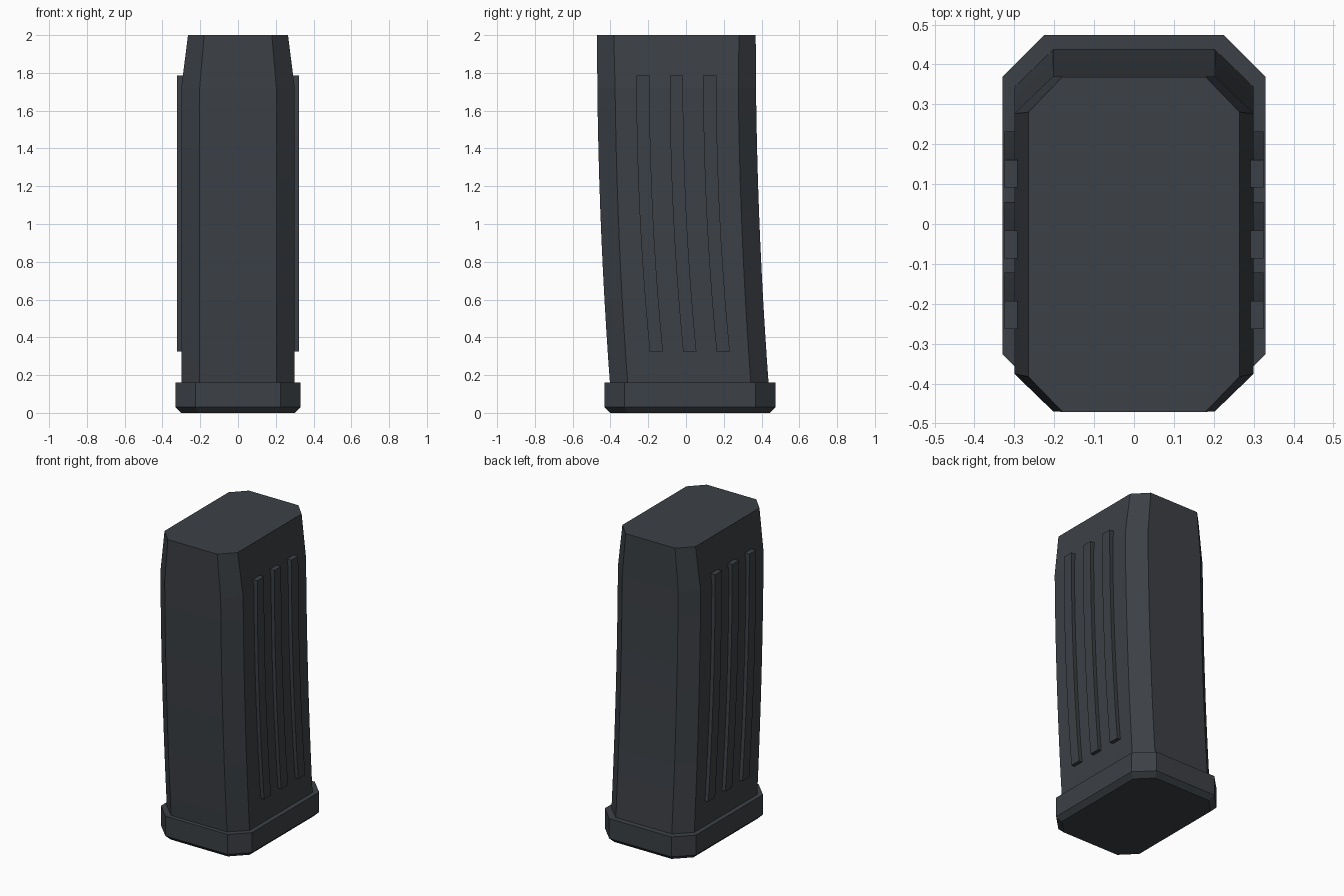
import bpy, bmesh

if "Cube" in bpy.data.objects:
    bpy.data.objects.remove(bpy.data.objects["Cube"])

mat = bpy.data.materials.new("dark slate polymer")
mat.diffuse_color = (0.045, 0.051, 0.060, 1)
mat.use_nodes = True
mat.node_tree.nodes["Principled BSDF"].inputs["Base Color"].default_value = mat.diffuse_color


def loft(name, rings):
    """Skin a stack of equal-length point rings and cap both ends."""
    bm = bmesh.new()
    rows = [[bm.verts.new(p) for p in ring] for ring in rings]
    n = len(rows[0])
    for a, b in zip(rows, rows[1:]):
        for i in range(n):
            j = (i + 1) % n
            bm.faces.new((a[i], a[j], b[j], b[i]))
    bm.faces.new(rows[0][::-1])
    bm.faces.new(rows[-1])
    bmesh.ops.recalc_face_normals(bm, faces=bm.faces)
    mesh = bpy.data.meshes.new(name)
    bm.to_mesh(mesh)
    bm.free()
    mesh.materials.append(mat)
    obj = bpy.data.objects.new(name, mesh)
    bpy.context.collection.objects.link(obj)
    return obj


def octagon(w, l, cx, cy, y, z):
    """Chamfered rectangle: half sizes w, l, chamfers cx, cy, centred at y."""
    q = [(w, l - cy), (w - cx, l)]
    pts = q + [(-a, b) for a, b in q[::-1]]
    pts += [(-a, -b) for a, b in pts]
    return [(a, b + y, z) for a, b in pts]


def curve_y(z, z0, z1):
    """Backward sweep of the magazine towards its foot."""
    return -0.051 + 0.071 * ((z1 - z) / (z1 - z0)) ** 2


# Curved body, narrowing at the top
levels = [0.12 + 1.60 * i / 10 for i in range(11)] + [2.0]
rings = []
for z in levels:
    s = 1 if z < 1.9 else 0.883
    rings.append(octagon(0.30 * s, 0.42, 0.097 * s, 0.094 * (s + 1) / 2,
                         curve_y(z, 0.12, 2.0), z))
loft("magazine_body", rings)

# Base plate with a bevelled bottom edge
loft("base_plate", [octagon(0.33 - d, 0.4525 - d, 0.105 - d * 0.4, 0.105 - d * 0.4, 0.0215, z)
                    for z, d in ((0, 0.03), (0.03, 0), (0.16, 0))])

# Three curved grip ribs on each side
for side, label in ((1, "right"), (-1, "left")):
    for k in (-1, 0, 1):
        rings = []
        for i in range(11):
            z = 0.325 + 1.46 * i / 10
            y = curve_y(z, 0.325, 1.785) + 0.177 * k
            rings.append([(side * x, y + dy, z) for x, dy in
                          ((0.28, -0.035), (0.324, -0.035), (0.324, 0.035), (0.28, 0.035))])
        loft(f"grip_rib_{label}_{k + 2}", rings)
